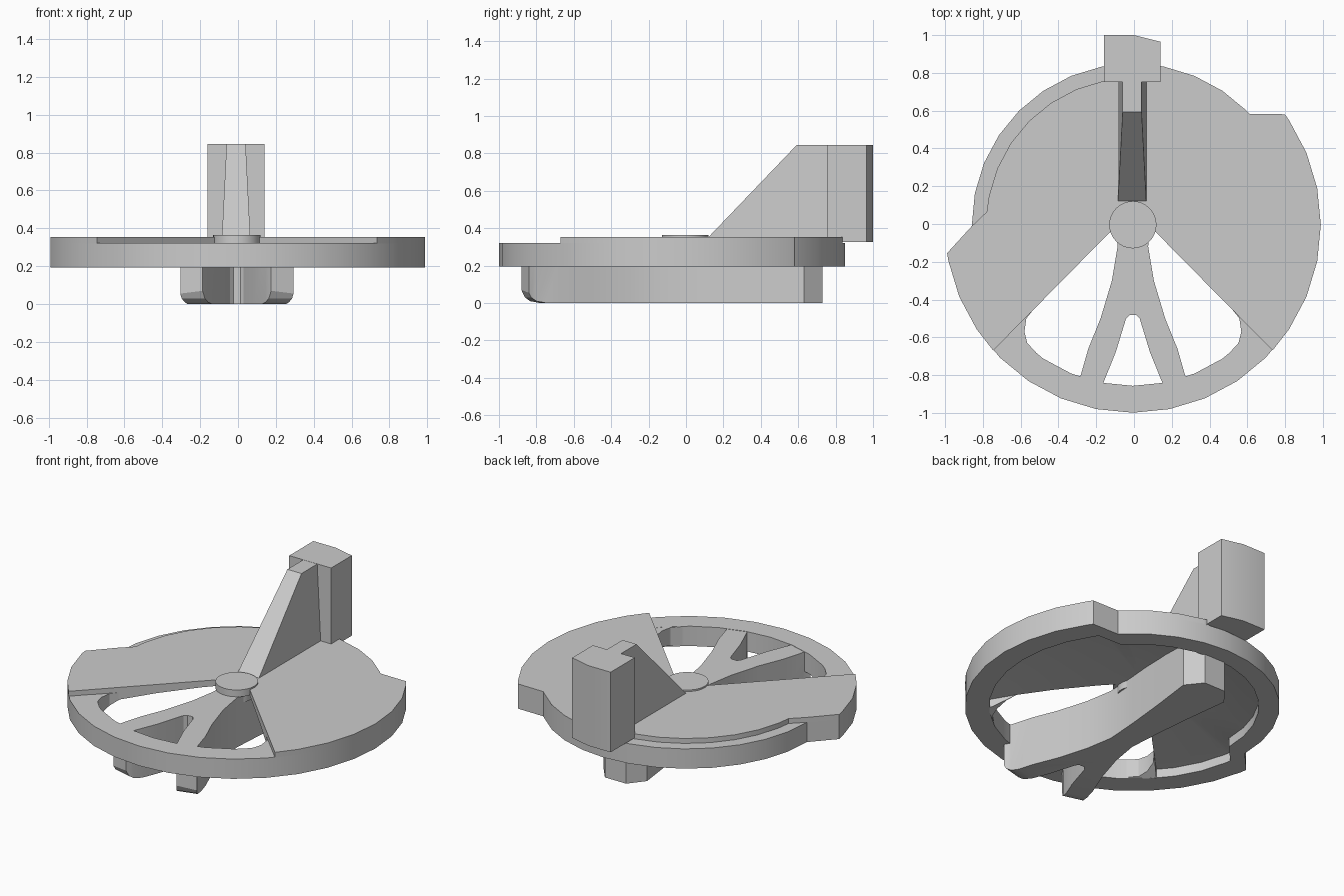
import bpy, bmesh, math
from mathutils import Vector

cube = bpy.data.objects.get("Cube")
if cube:
    bpy.data.objects.remove(cube)

grey = bpy.data.materials.new("plain grey")
grey.use_nodes = True
color = (0.6, 0.6, 0.6, 1)
grey.diffuse_color = color
grey.node_tree.nodes["Principled BSDF"].inputs["Base Color"].default_value = color

CX, CY = -0.006, -0.004
APEX = 0.08
BASE, STEP, TOP = 0.194, 0.322, 0.354


def finish(name, bm):
    bmesh.ops.recalc_face_normals(bm, faces=bm.faces)
    mesh = bpy.data.meshes.new(name)
    bm.to_mesh(mesh)
    bm.free()
    mesh.materials.append(grey)
    obj = bpy.data.objects.new(name, mesh)
    bpy.context.collection.objects.link(obj)
    bpy.ops.object.select_all(action='DESELECT')
    obj.select_set(True)
    bpy.context.view_layer.objects.active = obj
    bpy.ops.object.shade_smooth_by_angle(angle=math.radians(25))


def prism_mesh(outline, z0, z1):
    bm = bmesh.new()
    face = bm.faces.new([bm.verts.new((x, y, z0)) for x, y in outline])
    side = bmesh.ops.extrude_face_region(bm, geom=[face], use_keep_orig=True)
    tops = [v for v in side["geom"] if isinstance(v, bmesh.types.BMVert)]
    bmesh.ops.translate(bm, verts=tops, vec=(0, 0, z1 - z0))
    return bm


def prism(name, outline, z0, z1):
    finish(name, prism_mesh(outline, z0, z1))


def sweep(name, outline, section, centre_y, closed):
    """Carry a (scale, height) section around an outline."""
    bm = bmesh.new()
    rows = [[bm.verts.new((CX + (x - CX) * s, centre_y + (y - centre_y) * s, z))
             for s, z in section] for x, y in outline]
    pairs = list(zip(rows, rows[1:]))
    if closed:
        pairs.append((rows[-1], rows[0]))
    else:
        bm.faces.new(rows[0])
        bm.faces.new(rows[-1])
    for row, nxt in pairs:
        for k in range(len(section)):
            bm.faces.new((row[k - 1], row[k], nxt[k], nxt[k - 1]))
    finish(name, bm)


def arc(radius, start, end, step=11.25):
    """Arc points on a fixed angular grid, with exact ends."""
    angles = [start]
    a = (math.floor(start / step) + 1) * step
    while a < end - 1:
        if a > start + 1:
            angles.append(a)
        a += step
    angles.append(end)
    return [(CX + radius * math.cos(math.radians(t)),
             CY + radius * math.sin(math.radians(t))) for t in angles]


def mirror(points):
    return [(2 * CX - x, y) for x, y in points]


def cut_below(bm, direction, profile):
    """Trim off what lies outside a (radius, height) profile facing a direction."""
    d = Vector((*direction, 0)).normalized()
    for (r0, z0), (r1, z1) in zip(profile, profile[1:]):
        cut = bmesh.ops.bisect_plane(
            bm, geom=bm.verts[:] + bm.edges[:] + bm.faces[:], dist=1e-5,
            plane_co=Vector((CX, CY, z0)) + d * r0,
            plane_no=d * (z0 - z1) + Vector((0, 0, r1 - r0)), clear_outer=True)
        edges = [e for e in cut["geom_cut"] if isinstance(e, bmesh.types.BMEdge)]
        bmesh.ops.holes_fill(bm, edges=[e for e in edges if e.is_boundary])


# Rim: stepped outline with a parallel inner wall
right_arc, back_arc = arc(0.995, -42, 36), arc(0.853, 43.5, 180.5)
left_arc = arc(0.995, 188.7, 222)
rim_section = [(1, BASE), (1, STEP), (0.857, STEP), (0.857, BASE)]
sweep("rim", arc(0.995, -171.3, 36) + back_arc, rim_section, CY, True)

# Shallow domed underside of the plate
dome_section = [(0.87, 0.25), (0.72, 0.274), (0.5, 0.298), (0.25, 0.313),
                (0.02, 0.317), (0.02, STEP), (0.87, STEP)]
sweep("domed_underside", right_arc + back_arc + left_arc, dome_section, APEX, False)

# Thin top plate, open at the front and stepped in at the back left
plate_outline = ([(CX, APEX)] + right_arc + arc(0.853, 43.5, 80)
                 + [(0, 0.8)] + arc(0.777, 100, 175)
                 + [back_arc[-1]] + left_arc)
prism("top_plate", plate_outline, STEP - 0.002, TOP)

# Rounded corners of the front openings, rising inwards
corner = [(-0.53, -0.45), (-0.57, -0.50), (-0.58, -0.57), (-0.565, -0.63),
          (-0.51, -0.69), (-0.54, -0.72), (-0.70, -0.62)]
for name, outline, side in (("right_opening_corner", corner, -1),
                            ("left_opening_corner", mirror(corner), 1)):
    bm = prism_mesh(outline, BASE, STEP - 0.001)
    cut_below(bm, (side * 0.74, -0.66), [(0.84, 0.2), (0.72, 0.26)])
    finish(name, bm)

# Forked beam below the plate, with a bevelled tail
half_beam = [(0.07, 0.73), (0.15, 0.63), (0.115, 0.35), (0.09, 0.1),
             (0.075, -0.12), (0.105, -0.3), (0.165, -0.5), (0.23, -0.66),
             (0.27, -0.80), (0.293, -0.84), (0.175, -0.88), (0.15, -0.84),
             (0.085, -0.68), (0.03, -0.50), (0.012, -0.482)]
bm = prism_mesh(half_beam + mirror(half_beam)[::-1], 0, STEP - 0.002)
# Rounded toes
for side in (-1, 1):
    cut_below(bm, (side * 0.26, -0.96),
              [(0.893, 0.07), (0.872, 0.03), (0.84, 0.01), (0.785, 0.0)])
finish("forked_beam", bm)

# Centre hub and the boss under it
prism("hub", arc(0.125, 0, 348.75), STEP - 0.003, 0.364)
prism("hub_boss", arc(0.1, 0, 348.75), 0.27, STEP)

# Upright block at the back
block = [(-0.16, 0.753), (0.14, 0.753), (0.14, 0.965), (0.0, 1.0), (-0.16, 1.0)]
prism("back_block", block, 0.327, 0.846)

# Sloping rib with drafted sides
bm = bmesh.new()
profile = [(0.12, TOP - 0.002), (0.592, 0.845), (0.77, 0.845), (0.77, TOP - 0.002)]
sides = []
for s in (-1, 1):
    sides.append([bm.verts.new((-0.01 + s * (0.075 - 0.05 * (z - TOP)), y, z))
                  for y, z in profile])
for loop in sides:
    bm.faces.new(loop)
for i in range(4):
    j = (i + 1) % 4
    bm.faces.new((sides[0][i], sides[0][j], sides[1][j], sides[1][i]))
finish("sloping_rib", bm)
